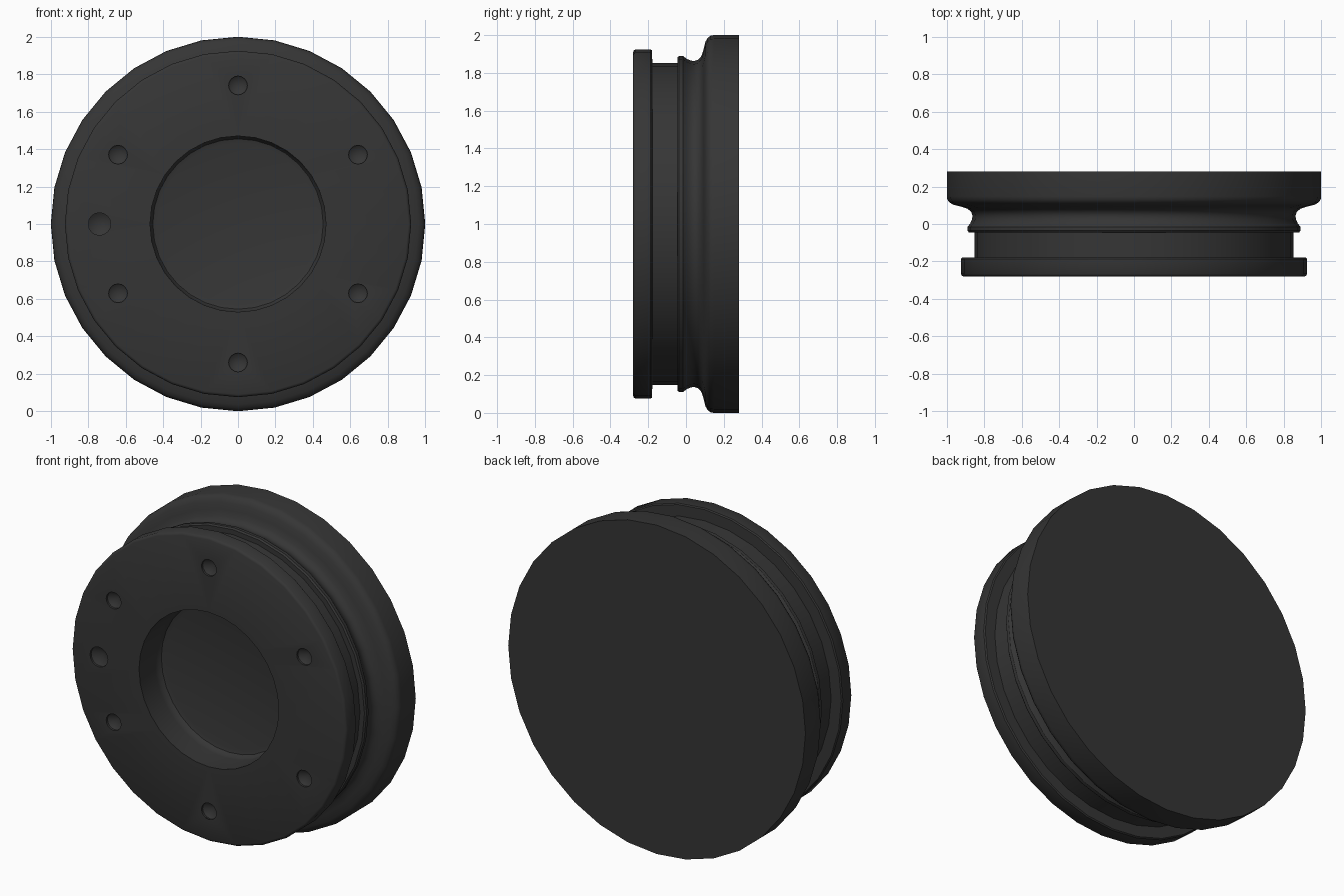
import bpy, bmesh, math
from mathutils import Vector, Matrix

if "Cube" in bpy.data.objects:
    bpy.data.objects.remove(bpy.data.objects["Cube"])

# Single dark grey colour
mat = bpy.data.materials.new("dark_grey")
mat.use_nodes = True
GREY = (0.036, 0.036, 0.036, 1)
mat.diffuse_color = GREY
bsdf = mat.node_tree.nodes["Principled BSDF"]
bsdf.inputs["Base Color"].default_value = GREY
bsdf.inputs["Roughness"].default_value = 0.6


def lathe(name, profile, sides, centre):
    """Revolve (radius, y) points about the y axis into a closed solid."""
    bm = bmesh.new()
    verts = [bm.verts.new((0, y, r)) for r, y in profile]
    edges = [bm.edges.new(pair) for pair in zip(verts, verts[1:])]
    bmesh.ops.spin(bm, geom=verts + edges, cent=(0, 0, 0), axis=(0, 1, 0),
                   angle=math.tau, steps=sides, use_merge=True)
    bmesh.ops.remove_doubles(bm, verts=bm.verts, dist=1e-5)
    bmesh.ops.recalc_face_normals(bm, faces=bm.faces)
    bm.transform(Matrix.Translation(Vector(centre)))
    mesh = bpy.data.meshes.new(name)
    bm.to_mesh(mesh)
    bm.free()
    mesh.materials.append(mat)
    obj = bpy.data.objects.new(name, mesh)
    bpy.context.collection.objects.link(obj)
    return obj


# Body profile: recess, front flange, groove, ridge, neck, rear rim
FRONT, BACK = -0.28, 0.28
profile = [
    (0, -0.08), (0.43, -0.08), (0.455, -0.087), (0.468, -0.105), (0.47, -0.13),
    (0.47, FRONT),
    (0.91, FRONT), (0.919, -0.276), (0.925, -0.267),
    (0.925, -0.187), (0.919, -0.18), (0.852, -0.178),
    (0.852, -0.045),
    (0.882, -0.045), (0.89, -0.036), (0.889, -0.015), (0.875, 0.003),
    (0.865, 0.025), (0.863, 0.045), (0.87, 0.065), (0.89, 0.082),
    (0.925, 0.093), (0.965, 0.103), (0.985, 0.115), (0.997, 0.13),
    (1.0, 0.148), (1.0, BACK), (0, BACK),
]
body = lathe("round_body", profile, 32, (0, 0, 1))

# Shallow drilled holes around the front face: (angle in degrees, radius)
holes = [(a, 0.05) for a in (30, 90, 150, 210, 270, 330)] + [(180, 0.06)]
for angle, radius in holes:
    a = math.radians(angle)
    centre = (0.74 * math.cos(a), FRONT, 1 + 0.74 * math.sin(a))
    cutter = lathe("hole_cutter", [(0, -0.03), (radius, -0.03), (radius, 0.012),
                                   (0, 0.05)], 16, centre)
    cutter.hide_render = True
    mod = body.modifiers.new("drill", 'BOOLEAN')
    mod.operation = 'DIFFERENCE'
    mod.solver = 'EXACT'
    mod.object = cutter
    bpy.context.view_layer.objects.active = body
    bpy.ops.object.modifier_apply(modifier=mod.name)
    bpy.data.objects.remove(cutter)

# Smooth shading with crisp corners
for o in bpy.context.selected_objects:
    o.select_set(False)
body.select_set(True)
bpy.context.view_layer.objects.active = body
bpy.ops.object.shade_smooth_by_angle(angle=math.radians(35))
